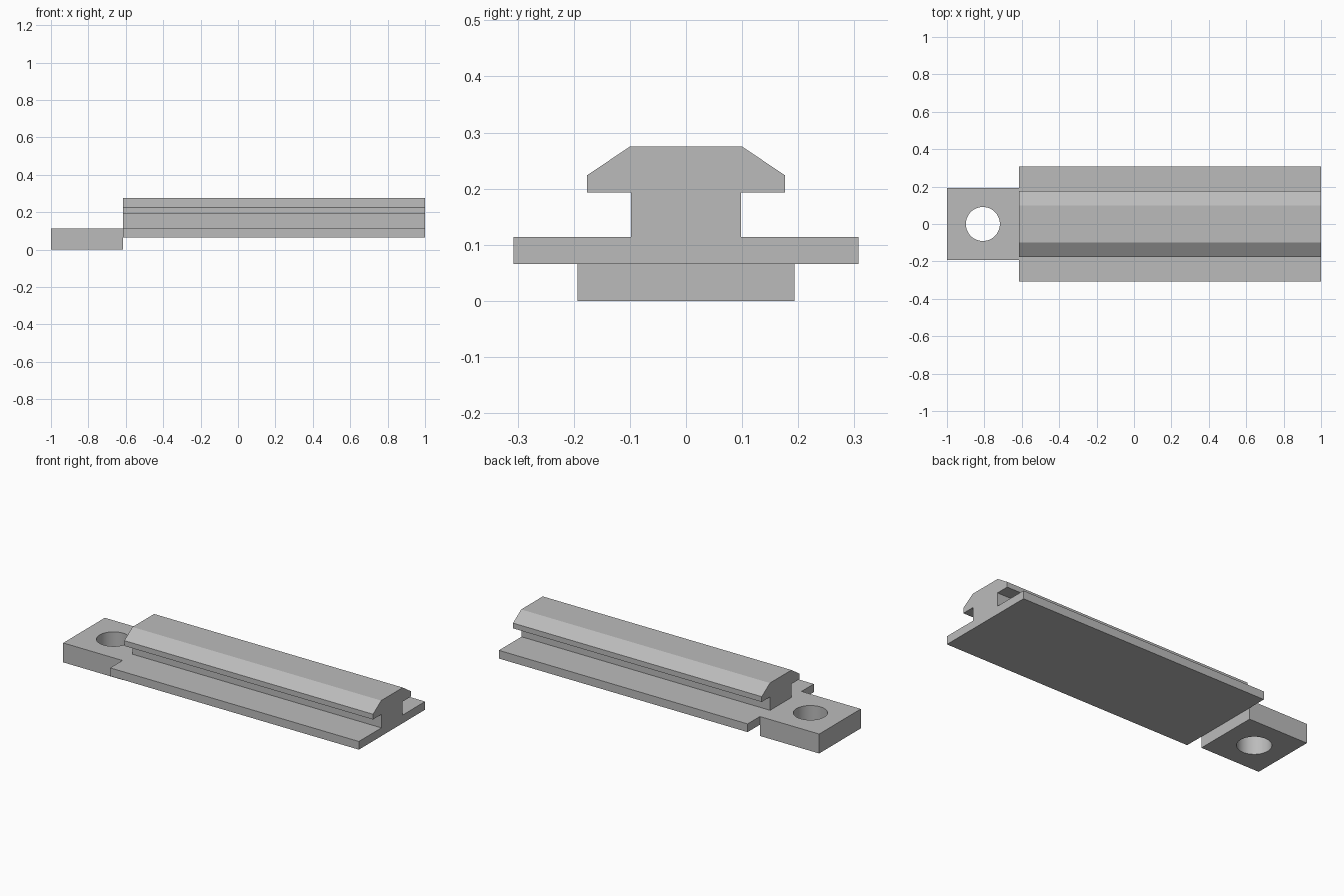
import bpy
import bmesh
import math

cube = bpy.data.objects.get("Cube")
if cube:
    bpy.data.objects.remove(cube, do_unlink=True)

# Plain grey metal
grey = bpy.data.materials.new("grey")
grey.use_nodes = True
colour = (0.5, 0.5, 0.5, 1)
grey.diffuse_color = colour
grey.node_tree.nodes["Principled BSDF"].inputs["Base Color"].default_value = colour

JOINT = -0.615


def extrude_x(name, half_profile, x0, x1):
    """Mirror a (y, z) half profile across y = 0 and extrude it along x."""
    outline = half_profile + [(-y, z) for y, z in reversed(half_profile)]
    bm = bmesh.new()
    face = bm.faces.new([bm.verts.new((x0, y, z)) for y, z in outline])
    result = bmesh.ops.extrude_face_region(bm, geom=[face])
    verts = [v for v in result["geom"] if isinstance(v, bmesh.types.BMVert)]
    bmesh.ops.translate(bm, verts=verts, vec=(x1 - x0, 0, 0))
    bmesh.ops.recalc_face_normals(bm, faces=bm.faces)
    mesh = bpy.data.meshes.new(name)
    bm.to_mesh(mesh)
    bm.free()
    mesh.materials.append(grey)
    obj = bpy.data.objects.new(name, mesh)
    bpy.context.collection.objects.link(obj)
    return obj


# Rail: wide flange, narrow web and chamfered head
extrude_x("rail", [
    (0.307, 0.066), (0.307, 0.114), (0.098, 0.114), (0.098, 0.193),
    (0.176, 0.193), (0.176, 0.224), (0.1, 0.275),
], JOINT, 1)

# Mounting tab with a round through hole
tab = extrude_x("mounting_tab", [(0.193, 0), (0.193, 0.114)], -1, JOINT)
bpy.ops.mesh.primitive_cylinder_add(vertices=48, radius=0.091, depth=0.4,
                                    location=(-0.808, 0, 0.05))
cutter = bpy.context.object
cutter.name = "hole_cutter"
cutter.hide_render = True
cutter.data.materials.append(grey)
hole = tab.modifiers.new("hole", 'BOOLEAN')
hole.operation = 'DIFFERENCE'
hole.solver = 'EXACT'
hole.object = cutter

bpy.ops.object.select_all(action='DESELECT')
bpy.context.view_layer.objects.active = tab
tab.select_set(True)
bpy.ops.object.modifier_apply(modifier=hole.name)
bpy.data.objects.remove(cutter, do_unlink=True)
bpy.ops.object.shade_smooth_by_angle(angle=math.radians(30))
